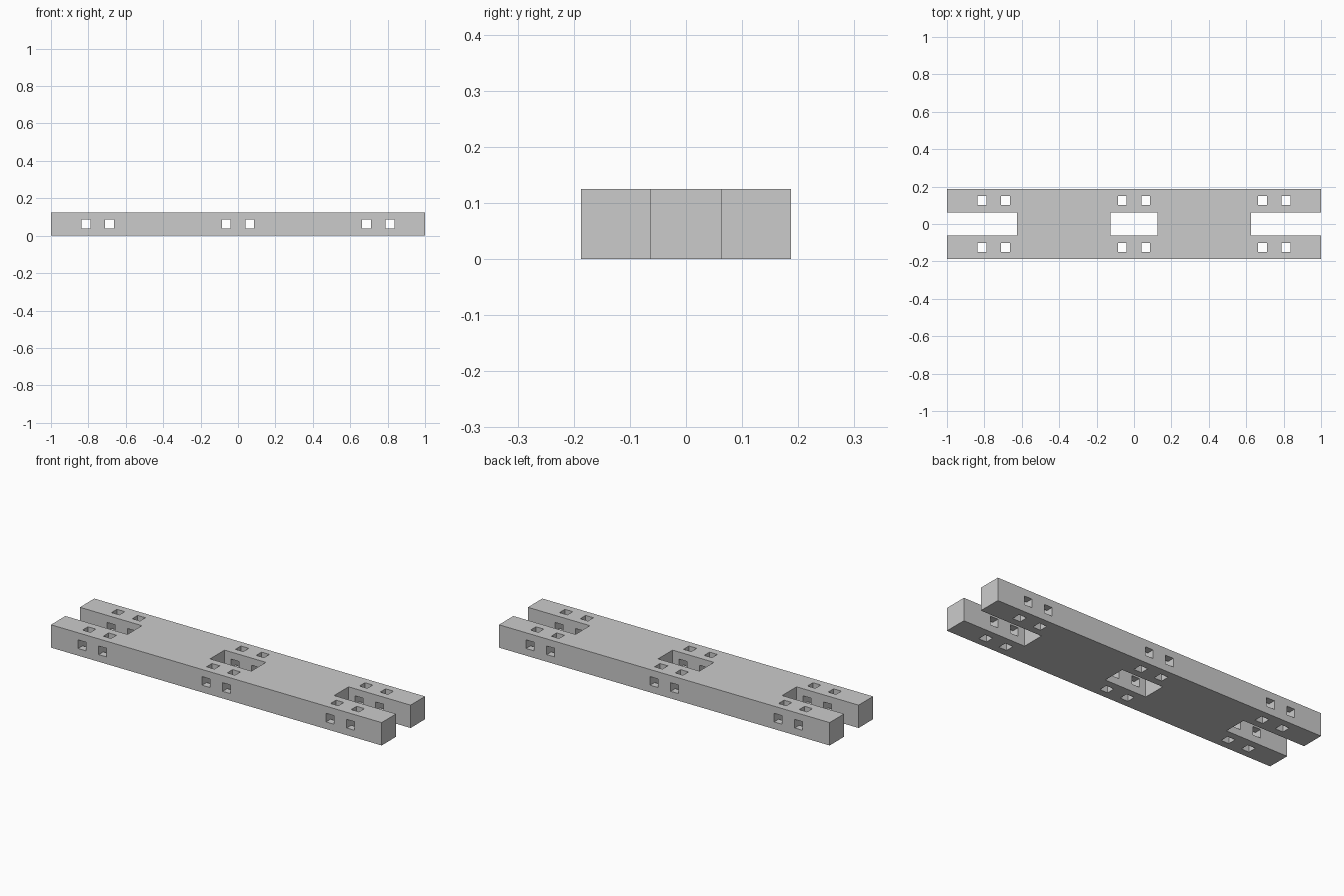
import bpy, bmesh
from mathutils import Matrix

if "Cube" in bpy.data.objects:
    bpy.data.objects.remove(bpy.data.objects["Cube"])

LENGTH, WIDTH, HEIGHT = 2.0, 0.375, 0.125
HOLE = 0.047
HOLE_X = [c + s * 0.0625 for c in (-0.75, 0.0, 0.75) for s in (-1, 1)]


def boxes(name, items):
    """One object made of boxes, each given as (centre, size)."""
    bm = bmesh.new()
    for centre, size in items:
        m = Matrix.Translation(centre) @ Matrix.Diagonal((*size, 1))
        bmesh.ops.create_cube(bm, size=1, matrix=m)
    mesh = bpy.data.meshes.new(name)
    bm.to_mesh(mesh)
    bm.free()
    obj = bpy.data.objects.new(name, mesh)
    bpy.context.collection.objects.link(obj)
    return obj


def cut(target, cutter):
    """Subtract the cutter from the target and delete it."""
    cutter.hide_render = True
    mod = target.modifiers.new(cutter.name, 'BOOLEAN')
    mod.operation = 'DIFFERENCE'
    mod.solver = 'EXACT'
    mod.object = cutter
    bpy.context.view_layer.objects.active = target
    bpy.ops.object.modifier_apply(modifier=mod.name)
    bpy.data.objects.remove(cutter)


mid = HEIGHT / 2

# Main beam
beam = boxes("slotted_beam", [((0, 0, mid), (LENGTH, WIDTH, HEIGHT))])

# Open slots at both ends and a closed slot in the middle
cut(beam, boxes("slots", [
    ((-0.875, 0, mid), (0.5, 0.125, 0.3)),
    ((0, 0, mid), (0.25, 0.125, 0.3)),
    ((0.875, 0, mid), (0.5, 0.125, 0.3)),
]))

# Square pin holes running top to bottom through both rails
cut(beam, boxes("vertical_holes", [
    ((x, y, mid), (HOLE, HOLE, 0.3)) for x in HOLE_X for y in (-0.125, 0.125)]))

# Square pin holes running front to back
cut(beam, boxes("cross_holes", [
    ((x, 0, mid), (HOLE, 0.6, HOLE)) for x in HOLE_X]))
